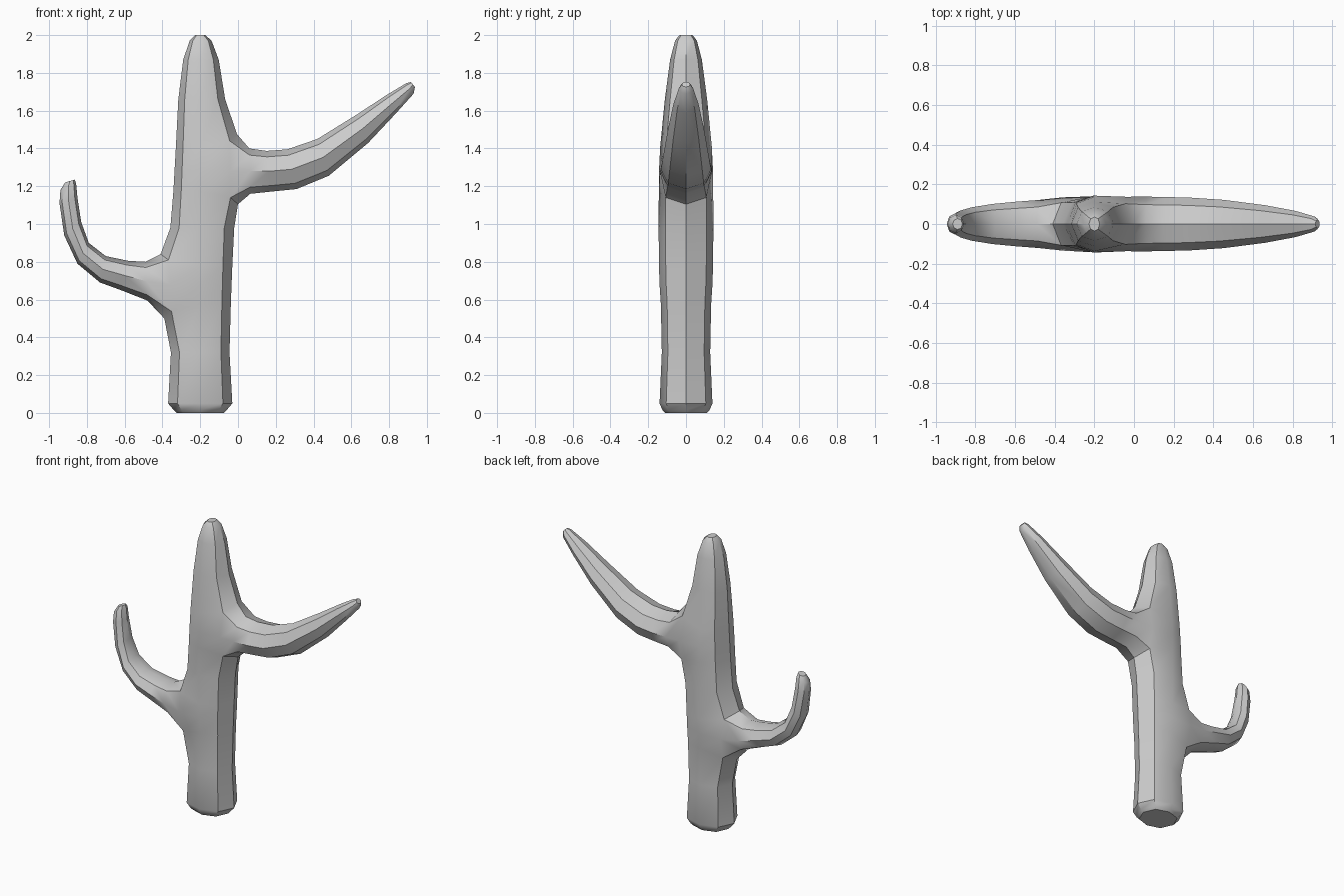
import bpy, bmesh, math

if "Cube" in bpy.data.objects:
    bpy.data.objects.remove(bpy.data.objects["Cube"])

bm = bmesh.new()
N = 8
CX = -0.2  # trunk axis

# trunk rows: z, left reach, right reach, half depth, arm side, edge z shift, is arm mid row
rows = [
    (0.00, .125, .125, .110, 0, 0, 0),
    (0.015, .140, .140, .125, 0, 0, 0),
    (0.05, .170, .170, .140, 0, 0, 0),
    (0.32, .155, .155, .128, 0, 0, 0),
    (0.575, .190, .162, .133, -1, -.075, 0),
    (0.68, .200, .166, .140, -1, 0, 1),
    (0.78, .210, .170, .143, -1, .06, 0),
    (0.98, .158, .180, .145, 0, 0, 0),
    (1.175, .142, .200, .144, 1, -.07, 0),
    (1.28, .136, .200, .143, 1, 0, 1),
    (1.405, .129, .195, .137, 1, .07, 0),
    (1.66, .116, .132, .112, 0, 0, 0),
    (1.87, .090, .098, .084, 0, 0, 0),
    (1.97, .056, .060, .058, 0, 0, 0),
    (2.00, .027, .027, .035, 0, 0, 0),
]


def trunk_row(z, left, right, depth, side, dz, mid):
    ring = []
    for k in range(N):
        c, s = math.cos(k * math.tau / N), math.sin(k * math.tau / N)
        here = side != 0 and c * side > 0.1
        diag = abs(c) > .1 and abs(s) > .1
        x = c * (right if c > 0 else left)
        y = s * depth
        if diag:
            y *= 1.06
        if here and diag:
            x *= 0.8 / .7071
            if mid:
                y = math.copysign(depth * .96, s)
        ring.append(bm.verts.new((CX + x, y, z + (dz * c * c if here else 0))))
    return ring


def skin(a, b, skip=()):
    for k in range(N):
        if k not in skip:
            j = (k + 1) % N
            bm.faces.new((a[k], a[j], b[j], b[k]))


# trunk, leaving openings where the arms grow out
trunk = [trunk_row(*r) for r in rows]
for i in range(len(rows) - 1):
    s0, s1 = rows[i][4], rows[i + 1][4]
    skip = () if s0 != s1 or s0 == 0 else ((3, 4) if s0 < 0 else (7, 0))
    skin(trunk[i], trunk[i + 1], skip)
bm.faces.new(trunk[0])
bm.faces.new(trunk[-1])


def arm(mid, col, sections):
    """Loft an arm from the trunk opening; section: top x, z, bottom x, z, half depth."""
    lo, me, up = trunk[mid - 1:mid + 2]
    p, q = (3, 5) if col == 4 else (1, 7)
    ring = [up[col], up[p], me[p], lo[p], lo[col], lo[q], me[q], up[q]]
    bm.verts.remove(me[col])
    for tx, tz, bx, bz, d in sections:
        new = []
        for k in range(N):
            c, s = math.cos(k * math.tau / N), math.sin(k * math.tau / N)
            new.append(bm.verts.new(((tx + bx) / 2 + c * (tx - bx) / 2, s * d,
                                     (tz + bz) / 2 + c * (tz - bz) / 2)))
        skin(ring, new)
        ring = new
    bm.faces.new(ring)


# left arm, curling upward
arm(5, 4, [
    (-.49, .80, -.48, .595, .121), (-.58, .805, -.62, .65, .112),
    (-.70, .83, -.73, .69, .101), (-.79, .90, -.85, .79, .084),
    (-.83, 1.01, -.92, .94, .068), (-.85, 1.14, -.945, 1.11, .055),
    (-.857, 1.215, -.94, 1.18, .046), (-.865, 1.235, -.915, 1.22, .028)])

# right arm, sweeping outward
arm(9, 0, [
    (.06, 1.40, .065, 1.16, .138), (.15, 1.387, .18, 1.172, .136),
    (.26, 1.395, .31, 1.185, .133), (.42, 1.45, .48, 1.255, .122),
    (.63, 1.58, .69, 1.43, .095), (.79, 1.685, .84, 1.59, .066),
    (.89, 1.745, .93, 1.69, .038), (.915, 1.752, .937, 1.725, .022)])

bmesh.ops.recalc_face_normals(bm, faces=bm.faces)
mesh = bpy.data.meshes.new("branched_trunk")
bm.to_mesh(mesh)
bm.free()
obj = bpy.data.objects.new("branched_trunk", mesh)
bpy.context.collection.objects.link(obj)
bpy.context.view_layer.objects.active = obj
obj.select_set(True)
bpy.ops.object.shade_smooth_by_angle(angle=math.radians(36))
